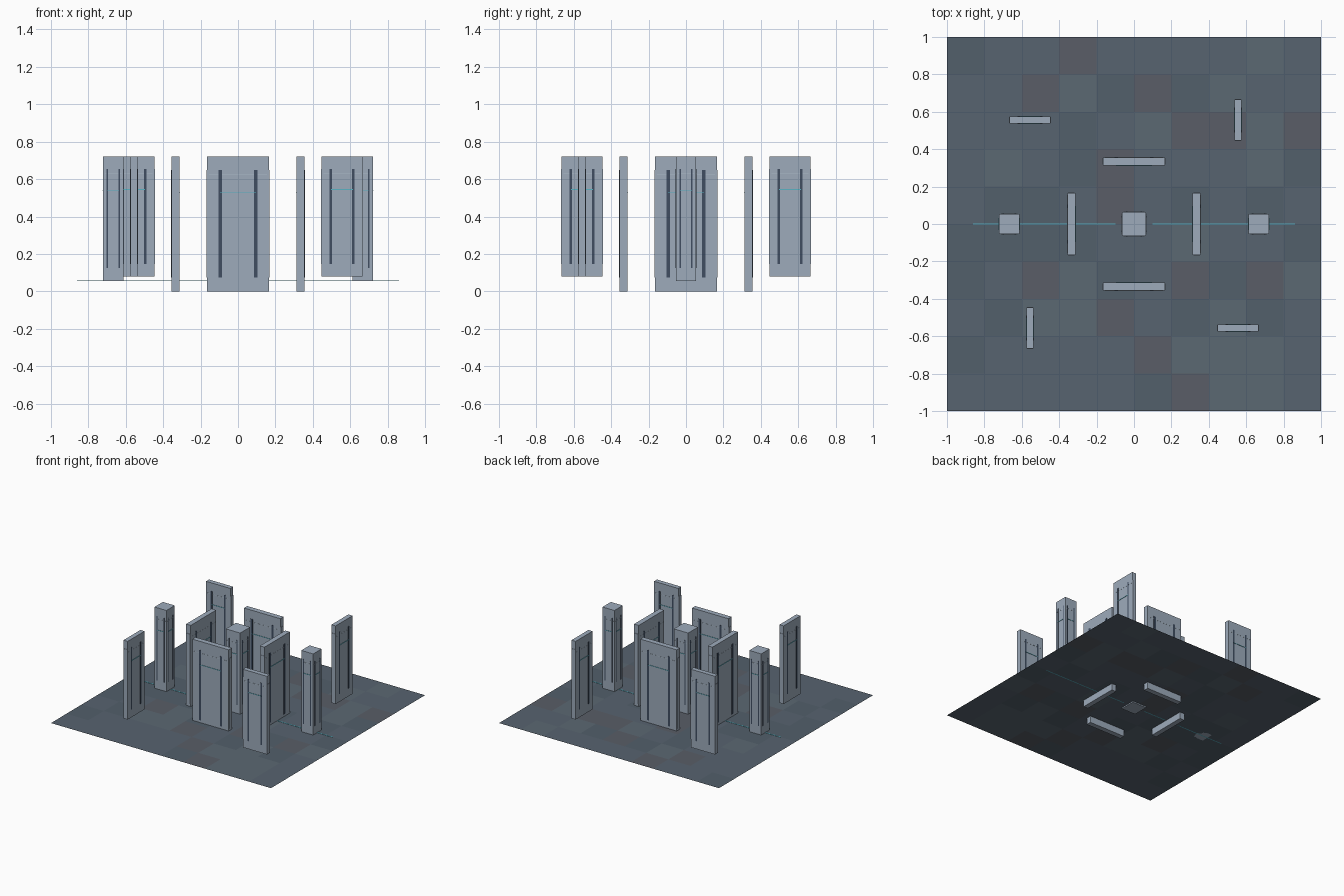
import bpy, bmesh, random
from mathutils import Matrix, Vector

if "Cube" in bpy.data.objects:
    bpy.data.objects.remove(bpy.data.objects["Cube"])

random.seed(4)
FLOOR, TOP = 0.055, 0.722


def material(name, rgb):
    m = bpy.data.materials.new(name)
    m.diffuse_color = (*rgb, 1)
    m.use_nodes = True
    m.node_tree.nodes["Principled BSDF"].inputs["Base Color"].default_value = m.diffuse_color
    return m


CONCRETE = material("wall_grey", (0.34, 0.41, 0.50))
DARK = material("dark_strip", (0.05, 0.075, 0.12))
SEAM = material("seam_grey", (0.42, 0.52, 0.60))
CYAN = material("cyan_light", (0.10, 0.45, 0.55))
TILES = [material(f"tile_{i}", c) for i, c in enumerate(
    [(0.095, 0.125, 0.16), (0.085, 0.115, 0.145), (0.105, 0.14, 0.17), (0.10, 0.11, 0.135)])]


def finish(bm, name, mats):
    me = bpy.data.meshes.new(name)
    bm.to_mesh(me)
    bm.free()
    for m in mats:
        me.materials.append(m)
    ob = bpy.data.objects.new(name, me)
    bpy.context.collection.objects.link(ob)
    return ob


def box(bm, lo, hi, mat=0, turn=Matrix()):
    lo, hi = Vector(lo), Vector(hi)
    mtx = turn @ Matrix.Translation((lo + hi) / 2) @ Matrix.Diagonal((*(hi - lo), 1))
    verts = bmesh.ops.create_cube(bm, size=1, matrix=mtx)["verts"]
    for f in {f for v in verts for f in v.link_faces}:
        f.material_index = mat


def slab(name, x, y, length, depth, bottom, strip, strip_w, z0, z1, light_z,
         along_y=False, sides=2):
    """Upright slab with two dark strips, a light and a seam on each decorated side."""
    bm = bmesh.new()
    l, d = length / 2, depth / 2
    box(bm, (-l, -d, bottom), (l, d, TOP))
    for k in range(sides):
        turn = Matrix.Rotation(6.2831853 * k / sides, 4, 'Z')
        for s in (-strip, strip):
            box(bm, (s - strip_w / 2, -d - 0.002, z0), (s + strip_w / 2, -d + 0.004, z1), 1, turn)
        box(bm, (-strip, -d - 0.003, light_z - 0.002), (strip, -d + 0.004, light_z + 0.002), 3, turn)
        box(bm, (-l + 0.01, -d - 0.001, z1 - 0.026), (l - 0.01, -d + 0.004, z1 - 0.023), 2, turn)
        # edge trims on the narrow ends
        if sides == 2:
            box(bm, (l - 0.004, -d * 0.8, z0), (l + 0.003, d * 0.8, z1), 0, turn)
    ob = finish(bm, name, [CONCRETE, DARK, SEAM, CYAN])
    ob.location = (x, y, 0)
    if along_y:
        ob.rotation_euler.z = 1.5707963


# Tiled floor sheet
bm = bmesh.new()
bmesh.ops.create_grid(bm, x_segments=10, y_segments=10, size=1,
                      matrix=Matrix.Translation((0, 0, FLOOR)))
for f in bm.faces:
    f.material_index = random.choices(range(4), (6, 4, 3, 2))[0]
finish(bm, "tiled_floor", TILES)

# Floor light lines
for side, x0, x1 in (("left", -0.86, -0.10), ("right", 0.10, 0.86)):
    bm = bmesh.new()
    box(bm, (x0, -0.004, FLOOR), (x1, 0.004, FLOOR + 0.002))
    finish(bm, "floor_light_" + side, [CYAN])

# Inner ring of four walls, reaching below the floor
for i, (x, y) in enumerate([(0, -0.335), (0.335, 0), (0, 0.335), (-0.335, 0)]):
    slab(f"inner_wall_{i}", x, y, 0.33, 0.042, 0, 0.095, 0.02, 0.075, 0.65, 0.53, i % 2 == 1)

# Four corner walls, in pinwheel order
C = 0.556
for i, (x, y) in enumerate([(C, -C), (C, C), (-C, C), (-C, -C)]):
    slab(f"corner_wall_{i}", x, y, 0.22, 0.038, 0.08, 0.06, 0.014, 0.145, 0.655, 0.545, i % 2 == 1)

# Square pillars: centre and two flanking
for name, x, w, bottom in (("centre_pillar", 0, 0.13, 0.045),
                           ("left_pillar", -0.667, 0.108, FLOOR),
                           ("right_pillar", 0.667, 0.108, FLOOR)):
    slab(name, x, 0, w, w, bottom, w * 0.29, 0.008, 0.125, 0.655, 0.54, sides=4)
